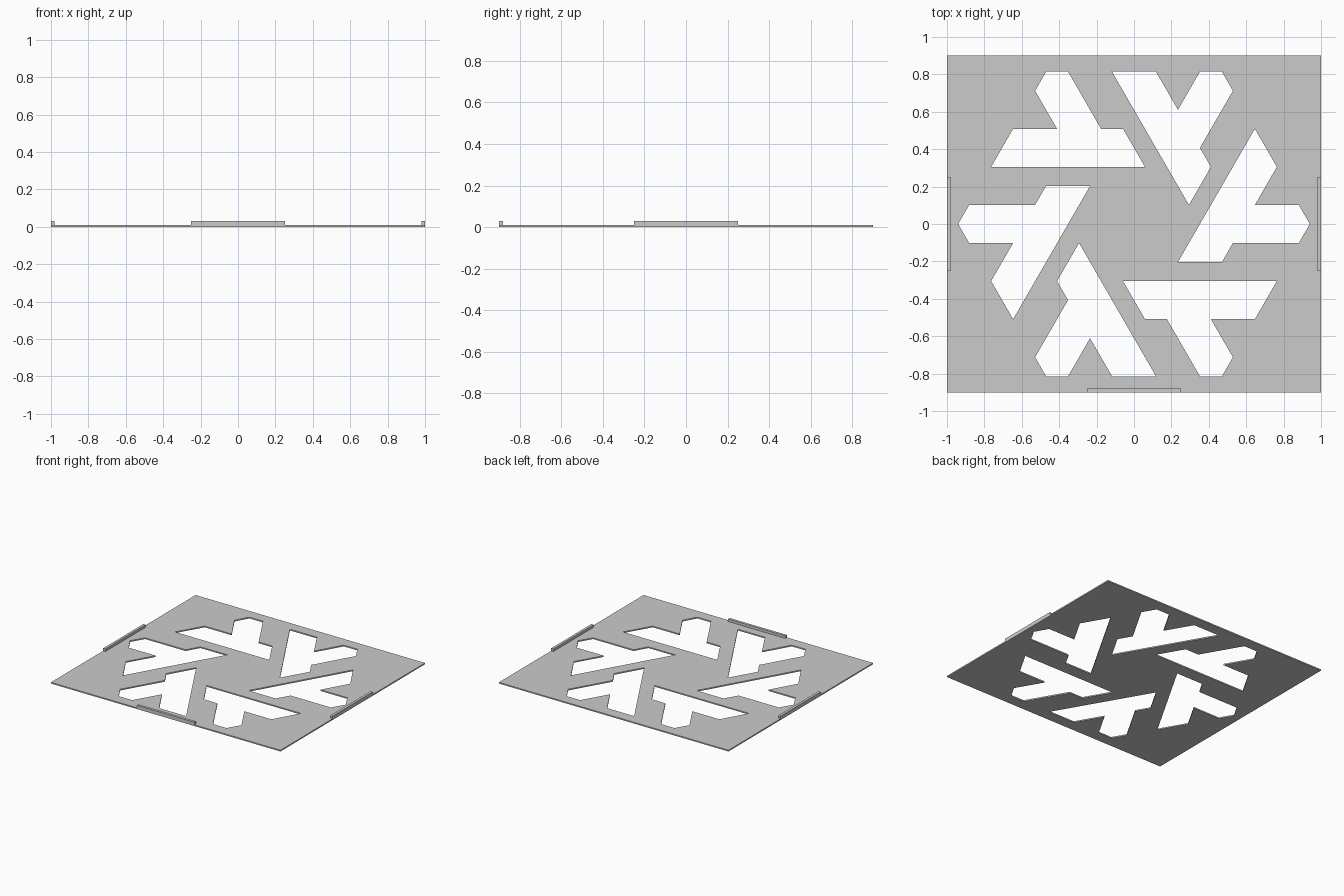
import bpy
import math
from mathutils import Matrix, Vector

if "Cube" in bpy.data.objects:
    bpy.data.objects.remove(bpy.data.objects["Cube"], do_unlink=True)

HALF_X, HALF_Y = 1.0, 0.9
THICK = 0.01
RIB_TOP, RIB_WIDTH, RIB_LENGTH = 0.03, 0.02, 0.5

# Single grey material
grey = bpy.data.materials.new("plain_grey")
grey.use_nodes = True
GREY = (0.6, 0.6, 0.6, 1)
grey.diffuse_color = GREY
grey.node_tree.nodes["Principled BSDF"].inputs["Base Color"].default_value = GREY


def add_object(name, mesh):
    mesh.materials.clear()
    mesh.materials.append(grey)
    obj = bpy.data.objects.new(name, mesh)
    bpy.context.collection.objects.link(obj)
    return obj


def add_outline(curve, points):
    spline = curve.splines.new('POLY')
    spline.points.add(len(points) - 1)
    for target, p in zip(spline.points, points):
        target.co = (p[0], p[1], 0, 1)
    spline.use_cyclic_u = True


# Stencil plate: a rectangle pierced by six branch cut-outs on a triangular grid
curve = bpy.data.curves.new("plate_outline", 'CURVE')
curve.dimensions = '2D'
curve.fill_mode = 'BOTH'
curve.extrude = THICK / 2
add_outline(curve, [(-HALF_X, -HALF_Y), (HALF_X, -HALF_Y),
                    (HALF_X, HALF_Y), (-HALF_X, HALF_Y)])

STEP = 0.1175
ROW = STEP * math.sqrt(3) / 2
branch = [(5.5, 5), (6.5, 3), (5.5, 1), (7.5, 1), (8, 0),
          (7.5, -1), (4.5, -1), (4, -2), (2, -2)]
for i in range(6):
    turn = Matrix.Rotation(i * math.pi / 3, 2)
    add_outline(curve, [turn @ Vector((x * STEP, y * ROW)) for x, y in branch])

# Turn the filled outline into a mesh
helper = bpy.data.objects.new("plate_helper", curve)
bpy.context.collection.objects.link(helper)
depsgraph = bpy.context.evaluated_depsgraph_get()
plate_mesh = bpy.data.meshes.new_from_object(helper.evaluated_get(depsgraph))
bpy.data.objects.remove(helper, do_unlink=True)
for face in plate_mesh.polygons:
    face.use_smooth = False
    face.material_index = 0
plate = add_object("stencil_plate", plate_mesh)
plate.location.z = THICK / 2


# Raised ribs standing on three edges
def add_rib(name, x, y, size_x, size_y):
    bpy.ops.mesh.primitive_cube_add(size=1, location=(x, y, (THICK + RIB_TOP) / 2))
    rib = bpy.context.object
    rib.name = name
    rib.scale = (size_x, size_y, RIB_TOP - THICK)
    rib.data.materials.append(grey)


for name, side in (("left_rib", 1), ("right_rib", -1)):
    add_rib(name, side * (HALF_X - RIB_WIDTH / 2), 0, RIB_WIDTH, RIB_LENGTH)
add_rib("front_rib", 0, -HALF_Y + RIB_WIDTH / 2, RIB_LENGTH, RIB_WIDTH)
